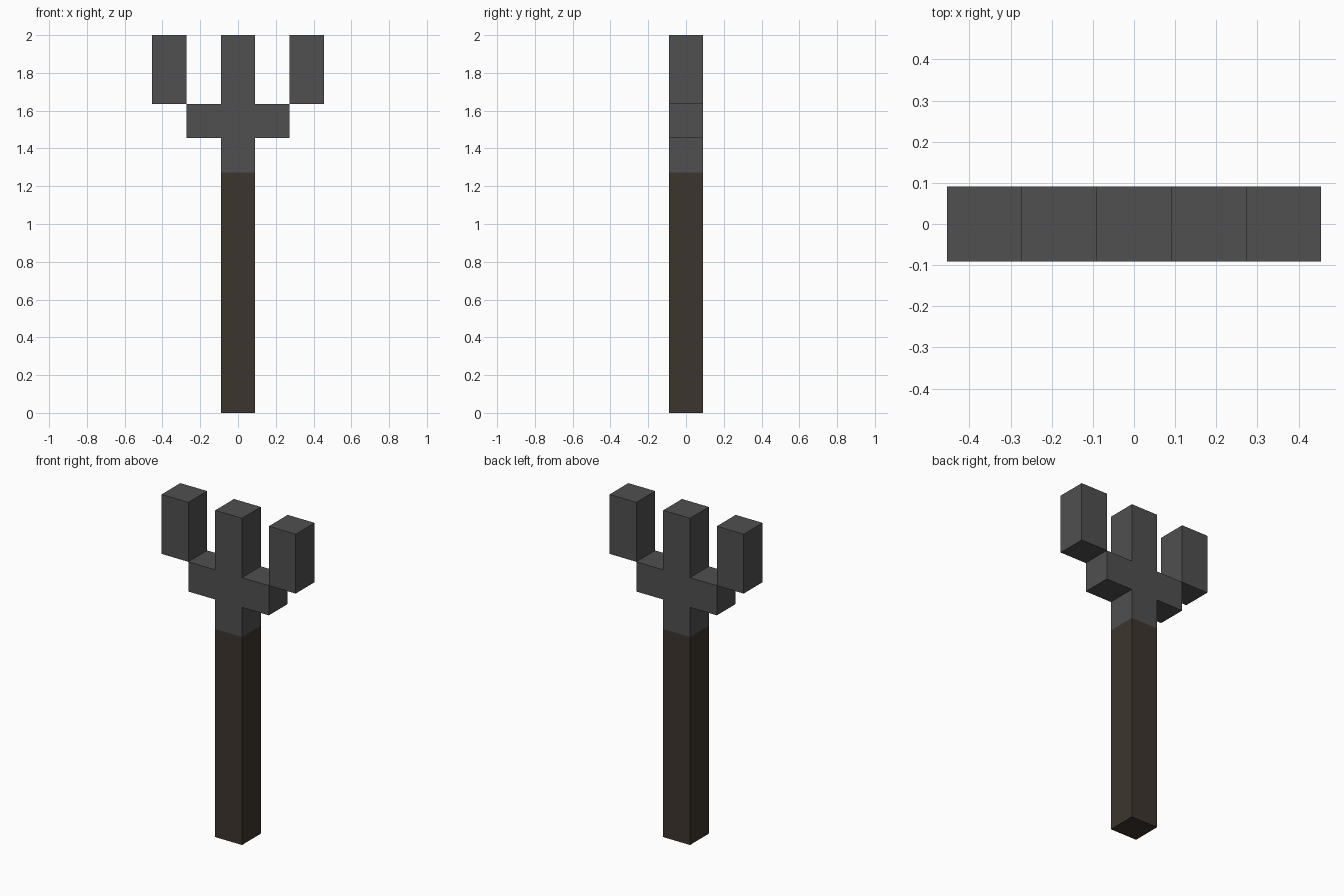
import bpy, bmesh

if "Cube" in bpy.data.objects:
    bpy.data.objects.remove(bpy.data.objects["Cube"])

U = 2 / 11  # block size: the model is 11 blocks tall


def material(name, rgb):
    m = bpy.data.materials.new(name)
    m.diffuse_color = (*rgb, 1)
    m.use_nodes = True
    m.node_tree.nodes["Principled BSDF"].inputs["Base Color"].default_value = m.diffuse_color
    return m


def extruded(name, outline, mat):
    """Extrude an x/z outline (in blocks) to one block of depth, centred on y."""
    bm = bmesh.new()
    face = bm.faces.new([bm.verts.new((x * U, -U / 2, z * U)) for x, z in outline])
    ext = bmesh.ops.extrude_face_region(bm, geom=[face], use_keep_orig=True)
    verts = [g for g in ext["geom"] if isinstance(g, bmesh.types.BMVert)]
    bmesh.ops.translate(bm, verts=verts, vec=(0, U, 0))
    bmesh.ops.recalc_face_normals(bm, faces=bm.faces)
    mesh = bpy.data.meshes.new(name)
    bm.to_mesh(mesh)
    bm.free()
    mesh.materials.append(mat)
    obj = bpy.data.objects.new(name, mesh)
    bpy.context.collection.objects.link(obj)
    return obj


def rect(x0, x1, z0, z1):
    return [(x0, z0), (x1, z0), (x1, z1), (x0, z1)]


wood = material("dark brown wood", (0.046, 0.036, 0.027))
iron = material("dark grey iron", (0.08, 0.08, 0.08))

# Handle
extruded("handle", rect(-0.5, 0.5, 0, 7), wood)

# Socket, crossbar and middle prong as one cross-shaped piece
half = [(0.5, 7), (0.5, 8), (1.5, 8), (1.5, 9), (0.5, 9), (0.5, 11)]
extruded("fork_head", half + [(-x, z) for x, z in reversed(half)], iron)

# Outer prongs, touching the crossbar corners
for side, x in (("left", -2), ("right", 2)):
    extruded(side + "_prong", rect(x - 0.5, x + 0.5, 9, 11), iron)
